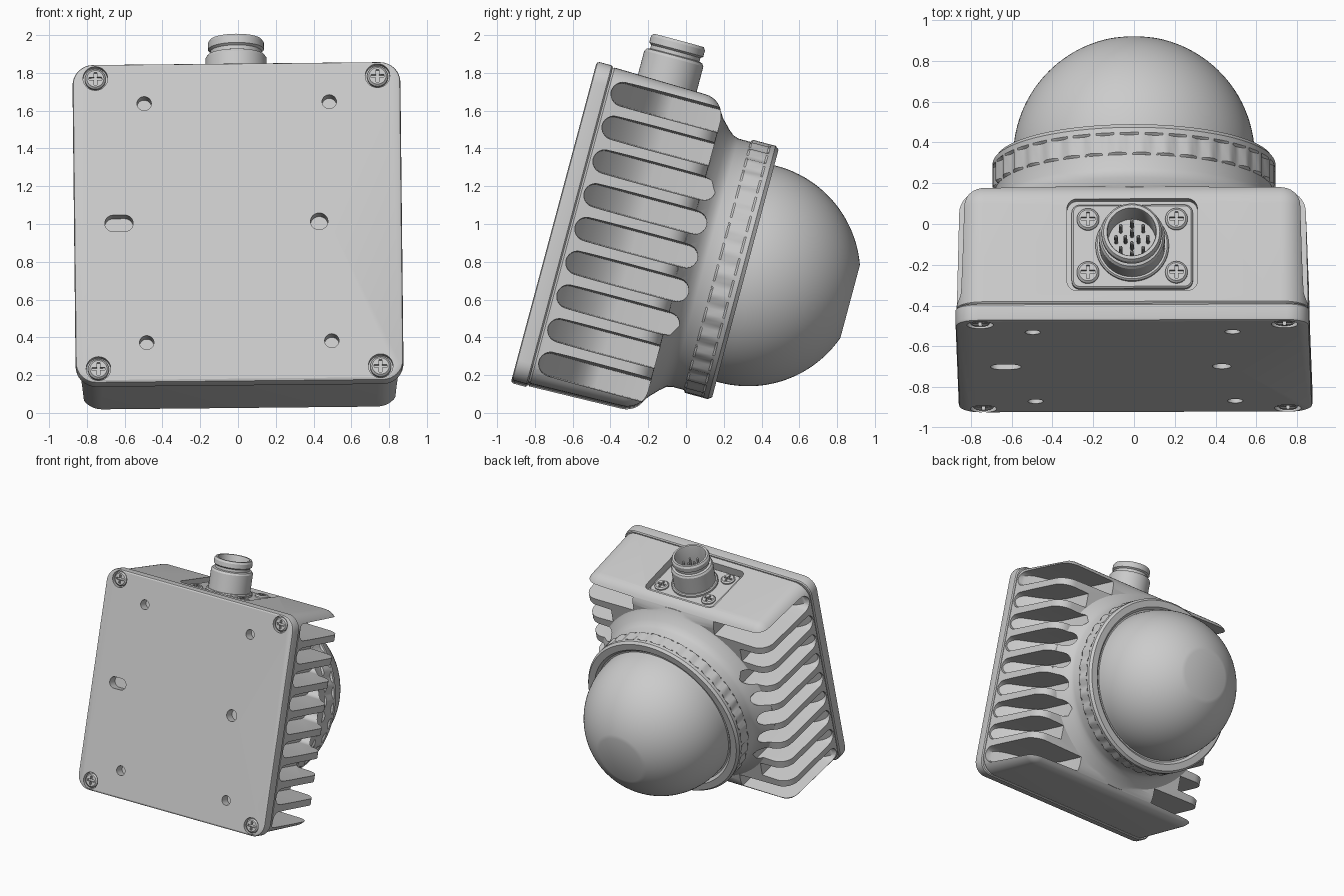
import bpy, bmesh
from math import sin, cos, pi, radians, sqrt
from mathutils import Matrix

old = bpy.data.objects.get("Cube")
if old:
    bpy.data.objects.remove(old)

grey = bpy.data.materials.new("light_grey")
grey.use_nodes = True
grey.diffuse_color = (0.6, 0.6, 0.6, 1)
grey.node_tree.nodes["Principled BSDF"].inputs["Base Color"].default_value = (0.6, 0.6, 0.6, 1)

# The housing is modelled upright (y = depth from the plate), then tilted
TILT = (Matrix.Translation((0, -0.70, 1.01)) @ Matrix.Rotation(radians(-15), 4, 'X')
        @ Matrix.Rotation(radians(-0.6), 4, 'Y'))


# ---- outlines and lofting helpers ----
def circle(r, n=48):
    return [(r * cos(2 * pi * i / n), r * sin(2 * pi * i / n)) for i in range(n)]


def round_rect(hx, hy, r, n=8):
    pts = []
    for q, (sx, sy) in enumerate(((1, 1), (-1, 1), (-1, -1), (1, -1))):
        for i in range(n + 1):
            a = (q + i / n) * pi / 2
            pts.append((sx * (hx - r) + r * cos(a), sy * (hy - r) + r * sin(a)))
    return pts


def plus(a, b):
    corner = [(a, -b), (a, b), (b, b)]
    pts = []
    for q in range(4):
        c, s = round(cos(q * pi / 2)), round(sin(q * pi / 2))
        pts += [(c * x - s * y, s * x + c * y) for x, y in corner]
    return pts


def place(pts, t, axis='Y', at=(0, 0)):
    if axis == 'Y':
        return [(x + at[0], t, z + at[1]) for x, z in pts]
    return [(x + at[0], y + at[1], t) for x, y in pts]


def loft(bm, rings):
    rows = [[bm.verts.new(p) for p in ring] for ring in rings]
    n = len(rows[0])
    for a, b in zip(rows, rows[1:]):
        for i in range(n):
            j = (i + 1) % n
            bm.faces.new((a[i], a[j], b[j], b[i]))
    bm.faces.new(rows[0])
    bm.faces.new(rows[-1])


def lathe(bm, profile, axis='Y', at=(0, 0), n=48):
    loft(bm, [place(circle(r, n), t, axis, at) for r, t in profile])


def finish(name, bm):
    bmesh.ops.recalc_face_normals(bm, faces=bm.faces)
    mesh = bpy.data.meshes.new(name)
    bm.to_mesh(mesh)
    bm.free()
    mesh.materials.append(grey)
    obj = bpy.data.objects.new(name, mesh)
    bpy.context.collection.objects.link(obj)
    obj.matrix_world = TILT
    return obj


def activate(obj):
    bpy.ops.object.select_all(action='DESELECT')
    obj.select_set(True)
    bpy.context.view_layer.objects.active = obj


def combine(obj, bm, operation='DIFFERENCE'):
    tool = finish("cutter", bm)
    tool.hide_render = True
    mod = obj.modifiers.new("combine", 'BOOLEAN')
    mod.operation, mod.object, mod.solver = operation, tool, 'EXACT'
    activate(obj)
    bpy.ops.object.modifier_apply(modifier=mod.name)
    bpy.data.objects.remove(tool)


def smooth(obj):
    activate(obj)
    bpy.ops.object.shade_smooth_by_angle(angle=radians(30))


# ---- cover plate with counterbores, holes and a slot ----
plate_screws = [(x, z) for x in (-0.747, 0.747) for z in (-0.795, 0.795)]
bm = bmesh.new()
loft(bm, [place(round_rect(0.868 - d, 0.873 - d, 0.11 - d), t)
          for d, t in ((0.015, 0), (0.004, 0.005), (0, 0.016), (0, 0.082), (0.008, 0.09))])
plate = finish("cover_plate", bm)
bm = bmesh.new()
for at in plate_screws:
    lathe(bm, [(0.065, -0.05), (0.065, 0.035)], at=at)
for at in [(x, z) for x in (-0.49, 0.49) for z in (-0.655, 0.655)] + [(0.43, 0)]:
    lathe(bm, [(0.038 if at[1] else 0.046, -0.05), (0.038 if at[1] else 0.046, 0.075)], at=at)
loft(bm, [place(round_rect(0.075, 0.045, 0.0449), t, at=(-0.63, 0)) for t in (-0.05, 0.075)])
combine(plate, bm)
smooth(plate)

# ---- finned housing ----
bm = bmesh.new()
steps = [(0.012, 0.085), (0, 0.1), (0.012, 0.6)]
steps += [(0.012 + 0.115 * (1 - cos(a)), 0.6 + 0.115 * sin(a))
          for a in [i * pi / 16 for i in range(1, 9)]]
loft(bm, [place(round_rect(0.863 - d, 0.866 - d, 0.135 - d), t) for d, t in steps])
housing = finish("finned_housing", bm)

# Conical collar that carries the ring
bm = bmesh.new()
lathe(bm, [(0.82, 0.6), (0.80, 0.70), (0.765, 0.722), (0.715, 0.77), (0.69, 0.80),
           (0.68, 0.83), (0.68, 0.91)], n=96)
combine(housing, bm, 'UNION')

# Cooling slots on both sides, with a curved run-in and rounded ends
bm = bmesh.new()
START, END, HALF = 0.115, 0.785, 0.058
for k in range(-4, 5):
    v = k * 0.185
    floor = min(0.6, sqrt(0.83 ** 2 - v ** 2))
    depths = [START + HALF * (1 - cos(i * pi / 12)) for i in range(7)]
    depths += [START + HALF + (0.44 - START - HALF) * i / 7 for i in range(1, 8)]
    depths += [END - HALF * (1 - cos(i * pi / 12)) for i in range(6, -1, -1)]
    for side in (-1, 1):
        rings = []
        for y in depths:
            gap = max(0, HALF - min(y - START, END - y))
            h = max(0.004, sqrt(HALF ** 2 - gap ** 2))
            x = floor + (0.85 - floor) * max(0, (0.44 - y) / (0.44 - START)) ** 1.8
            rings.append([(side * x, y, v - h), (side * x, y, v + h),
                          (side, y, v + 1.2 * h), (side, y, v - 1.2 * h)])
        loft(bm, rings)
combine(housing, bm)

# Connector pocket in the top
SOCKET = (0, 0.39)
bm = bmesh.new()
loft(bm, [place(round_rect(0.32, 0.235, 0.05), t, 'Z', SOCKET) for t in (0.80, 1.0)])
combine(housing, bm)
smooth(housing)

# ---- connector flange, socket and pins ----
bm = bmesh.new()
loft(bm, [place(round_rect(0.297 - d, 0.212 - d, 0.04 - d), t, 'Z', SOCKET)
          for d, t in ((0, 0.79), (0, 0.822), (0.008, 0.83))])
smooth(finish("connector_flange", bm))

bm = bmesh.new()
lathe(bm, [(0.18, 0.80), (0.18, 0.845), (0.172, 0.853), (0.162, 0.853), (0.162, 1.0),
           (0.152, 1.015), (0.135, 1.02), (0.135, 1.04), (0.148, 1.05), (0.148, 1.085),
           (0.138, 1.1), (0.122, 1.1), (0.118, 1.09), (0.118, 0.9)], 'Z', SOCKET)
smooth(finish("connector_socket", bm))

bm = bmesh.new()
for count, radius in ((8, 0.078), (4, 0.032)):
    for x, y in circle(radius, count):
        lathe(bm, [(0.009, 0.89), (0.009, 1.01), (0.004, 1.02)], 'Z',
              (x, y + SOCKET[1]), 10)
smooth(finish("connector_pins", bm))


# ---- cross-head screws ----
def screw(name, at, axis, top, inward):
    bm = bmesh.new()
    lathe(bm, [(0.055, top + 0.045 * inward), (0.055, top + 0.01 * inward),
               (0.045, top)], axis, at, 32)
    head = finish(name, bm)
    bm = bmesh.new()
    loft(bm, [place(plus(0.034, 0.008), top + t * inward, axis, at) for t in (-0.03, 0.02)])
    combine(head, bm)
    smooth(head)


for at in plate_screws:
    screw("plate_screw", at, 'Y', 0.004, 1)
for x in (-0.217, 0.217):
    for dy in (-0.135, 0.135):
        screw("flange_screw", (x, SOCKET[1] + dy), 'Z', 0.85, -1)

# ---- grip ring with shallow notches ----
bm = bmesh.new()
SEG, profile = 144, [(0.6, 0.895), (0.68, 0.895), (0.694, 0.905), (0.694, 0.995), (0.694, 1.005),
                     (0.694, 1.03), (0.678, 1.05), (0.625, 1.05), (0.605, 1.03), (0.58, 1.03)]
rings = []
for i, (r, y) in enumerate(profile):
    ring = []
    for j, (cx, cz) in enumerate(circle(1, SEG)):
        rr = r - 0.014 if i in (2, 3) and j % 4 < 2 else r
        ring.append((rr * cx, y, rr * cz))
    rings.append(ring)
loft(bm, rings)
smooth(finish("grip_ring", bm))

# ---- dome with a flat tip ----
bm = bmesh.new()
R, CENTRE, tip = 0.593, 1.066, 1.227
arc = [(R * cos(tip * i / 24), CENTRE + R * sin(tip * i / 24)) for i in range(25)]
lathe(bm, [(R, 1.0)] + arc, n=96)
smooth(finish("dome", bm))
